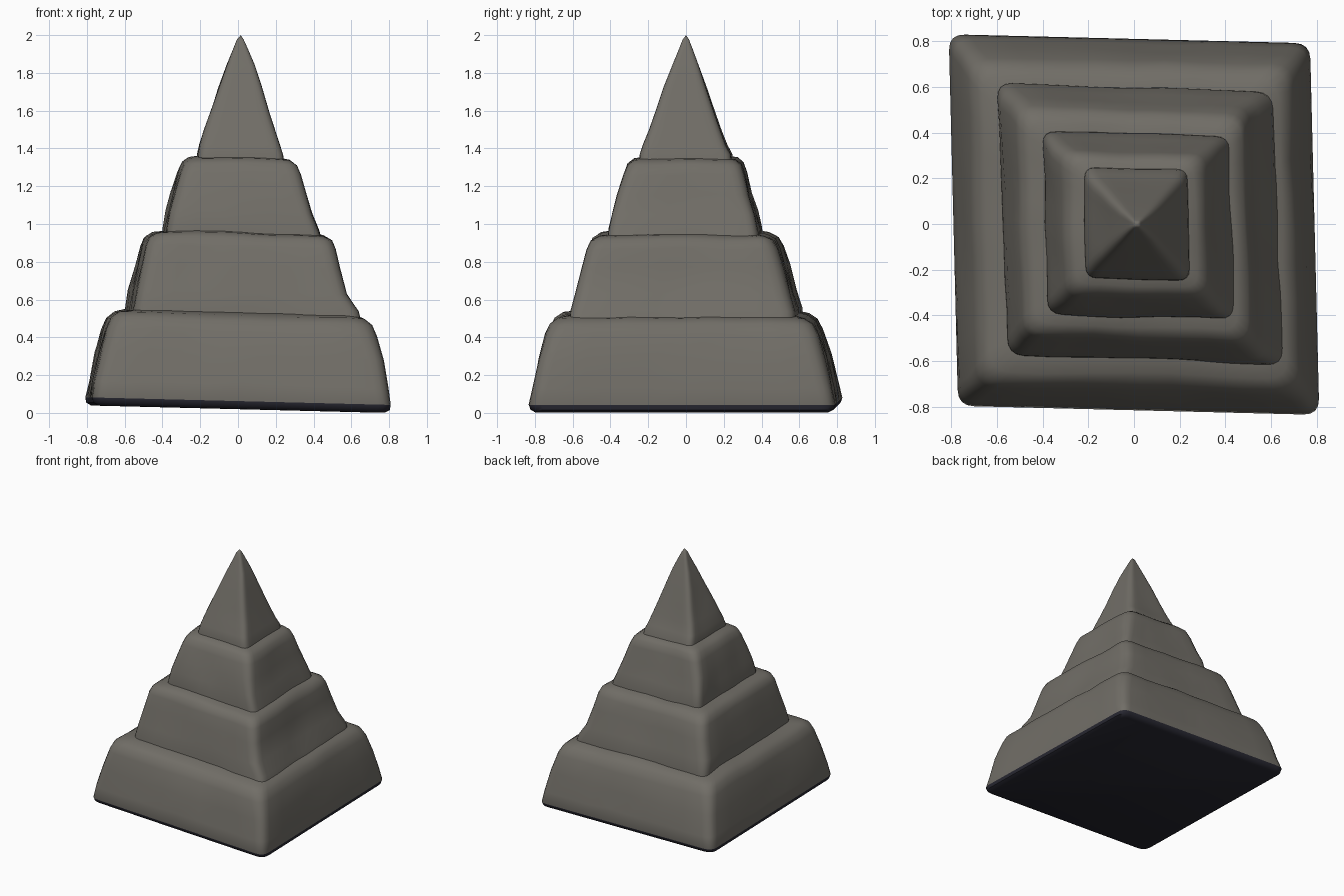
import bpy, bmesh
from mathutils import Vector, noise


def material(name, rgb):
    m = bpy.data.materials.new(name)
    m.diffuse_color = (*rgb, 1.0)
    return m


stone = material("weathered_stone", (0.165, 0.155, 0.135))
underside = material("dark_underside", (0.02, 0.02, 0.03))


def outline(x0, x1, y0, y1, r, arc=5, edge=8):
    """Rounded rectangle with evenly divided edges, counter-clockwise."""
    corners = [Vector(c) for c in ((x0, y0), (x1, y0), (x1, y1), (x0, y1))]
    pts = []
    for i, c in enumerate(corners):
        before = (corners[i - 1] - c).normalized() * r
        after = (corners[(i + 1) % 4] - c).normalized() * r
        for k in range(arc):
            t = k / (arc - 1)
            pts.append(c + before * (1 - t) ** 2 + after * t ** 2)
        start, end = c + after, corners[(i + 1) % 4] - after.normalized() * r
        pts += [start.lerp(end, k / edge) for k in range(1, edge)]
    return pts


def tier(name, rings, shear, tilt, rough=0.012, tip=None, dark_bands=0):
    """Loft rings of (z, x0, x1, y0, y1, corner radius); tilt leans z along x."""
    bm = bmesh.new()
    loops = []
    for z, x0, x1, y0, y1, r in rings:
        loop = []
        for p in outline(x0, x1, y0, y1, r):
            co = Vector((p.x + shear * p.y, p.y + shear * p.x, z + tilt * p.x))
            if z > 0.1:
                co += noise.noise_vector(co * 4.0) * rough
            loop.append(bm.verts.new(co))
        loops.append(loop)
    n = len(loops[0])
    bottom = bm.faces.new(loops[0][::-1])
    bottom.material_index = 1 if dark_bands else 0
    for b, (lo, hi) in enumerate(zip(loops, loops[1:])):
        for i in range(n):
            j = (i + 1) % n
            f = bm.faces.new((lo[i], lo[j], hi[j], hi[i]))
            f.material_index = 1 if b < dark_bands else 0
    if tip:
        apex = bm.verts.new(tip)
        for i in range(n):
            bm.faces.new((loops[-1][i], loops[-1][(i + 1) % n], apex))
    else:
        bm.faces.new(loops[-1])
    mesh = bpy.data.meshes.new(name)
    bm.to_mesh(mesh)
    bm.free()
    mesh.materials.append(stone)
    mesh.materials.append(underside)
    ob = bpy.data.objects.new(name, mesh)
    bpy.context.collection.objects.link(ob)
    bpy.ops.object.select_all(action='DESELECT')
    ob.select_set(True)
    bpy.context.view_layer.objects.active = ob
    bpy.ops.object.shade_smooth_by_angle(angle=0.8)
    return ob


# Broad base block with a dark underside
tier("base_tier", [
    (0.020, -0.76, 0.76, -0.78, 0.77, 0.06),
    (0.035, -0.785, 0.785, -0.805, 0.80, 0.07),
    (0.062, -0.79, 0.79, -0.815, 0.81, 0.07),
    (0.15, -0.775, 0.775, -0.795, 0.79, 0.08),
    (0.30, -0.745, 0.75, -0.765, 0.755, 0.08),
    (0.43, -0.71, 0.715, -0.73, 0.715, 0.09),
    (0.485, -0.685, 0.69, -0.705, 0.685, 0.09),
    (0.515, -0.645, 0.65, -0.66, 0.64, 0.09),
    (0.53, -0.58, 0.58, -0.58, 0.58, 0.08),
    (0.535, -0.40, 0.40, -0.40, 0.40, 0.06),
], shear=-0.025, tilt=-0.025, dark_bands=2)

# Second block, flaring a little at its foot on the right
tier("second_tier", [
    (0.46, -0.58, 0.64, -0.60, 0.60, 0.07),
    (0.55, -0.575, 0.62, -0.59, 0.595, 0.07),
    (0.64, -0.56, 0.565, -0.57, 0.565, 0.08),
    (0.78, -0.525, 0.53, -0.535, 0.53, 0.08),
    (0.88, -0.50, 0.505, -0.51, 0.50, 0.08),
    (0.925, -0.48, 0.485, -0.49, 0.475, 0.08),
    (0.948, -0.44, 0.44, -0.45, 0.43, 0.07),
    (0.957, -0.36, 0.38, -0.38, 0.37, 0.06),
    (0.96, -0.25, 0.25, -0.25, 0.25, 0.05),
], shear=-0.035, tilt=-0.02)

# Third block
tier("third_tier", [
    (0.88, -0.39, 0.44, -0.41, 0.40, 0.06),
    (0.97, -0.385, 0.42, -0.405, 0.395, 0.06),
    (1.06, -0.37, 0.385, -0.385, 0.375, 0.06),
    (1.16, -0.345, 0.355, -0.36, 0.345, 0.07),
    (1.27, -0.315, 0.325, -0.325, 0.315, 0.07),
    (1.32, -0.295, 0.305, -0.305, 0.295, 0.07),
    (1.345, -0.26, 0.27, -0.27, 0.265, 0.06),
    (1.355, -0.20, 0.20, -0.20, 0.20, 0.05),
], shear=-0.03, tilt=-0.02)

# Pointed cap
tier("spire", [
    (1.29, -0.22, 0.245, -0.245, 0.25, 0.05),
    (1.37, -0.215, 0.235, -0.24, 0.24, 0.05),
    (1.42, -0.205, 0.22, -0.225, 0.215, 0.05),
    (1.50, -0.18, 0.197, -0.195, 0.185, 0.05),
    (1.60, -0.145, 0.165, -0.16, 0.15, 0.045),
    (1.72, -0.105, 0.127, -0.115, 0.11, 0.04),
    (1.84, -0.06, 0.087, -0.07, 0.067, 0.03),
    (1.93, -0.022, 0.052, -0.035, 0.034, 0.02),
    (1.975, -0.003, 0.033, -0.017, 0.017, 0.012),
], shear=-0.02, tilt=0.0, rough=0.006, tip=(0.015, 0.0, 2.0))
